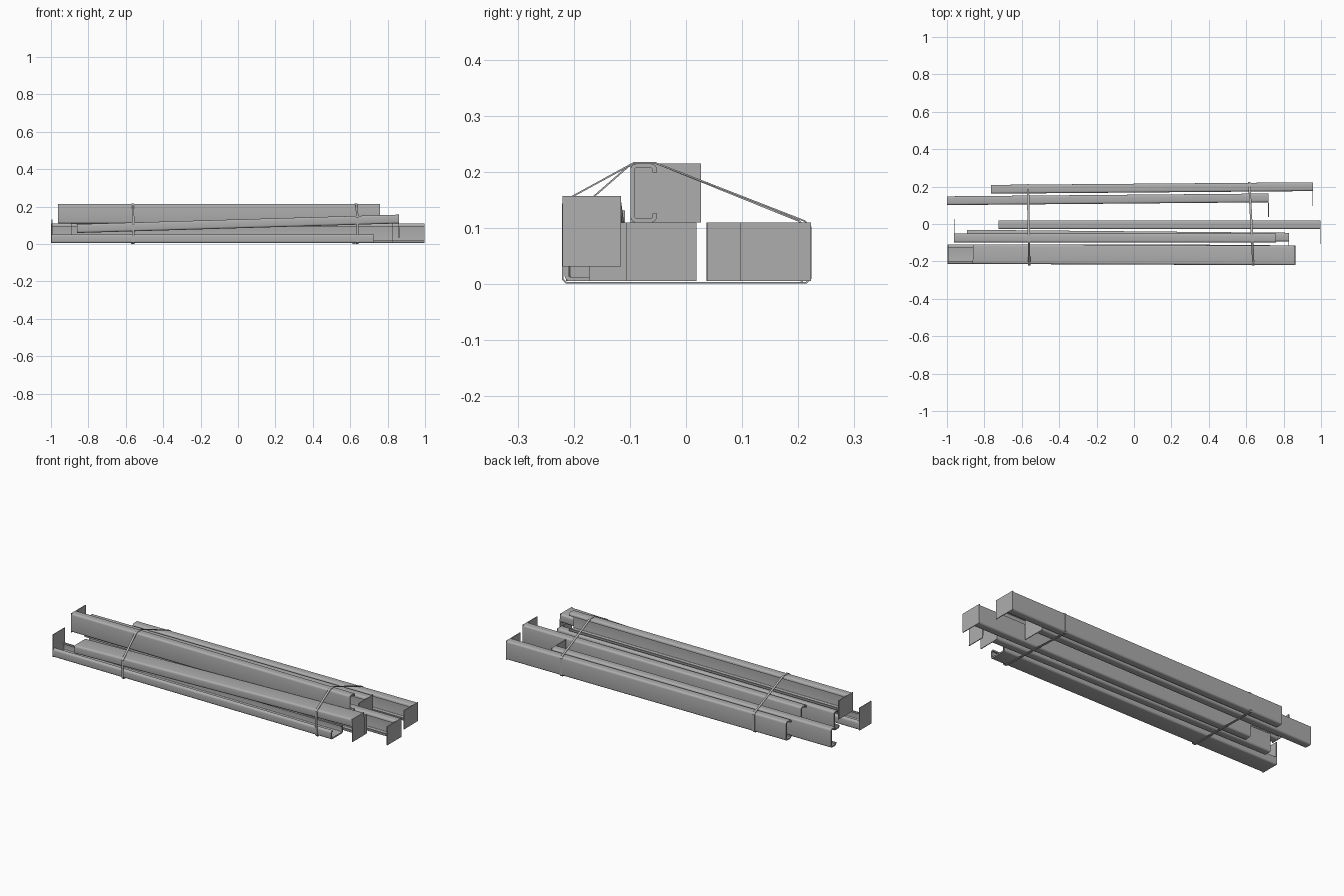
import bpy, bmesh, math
from mathutils import Vector, Matrix

cube = bpy.data.objects.get("Cube")
if cube:
    bpy.data.objects.remove(cube, do_unlink=True)

DEPTH, HALF, WALL, RADIUS, LIP = 0.047, 0.0525, 0.0078, 0.0105, 0.016
PLATE_DEPTH, PLATE_THICK = 0.126, 0.004

steel = bpy.data.materials.new("galvanised grey")
steel.use_nodes = True
grey = (0.42, 0.42, 0.42, 1)
steel.diffuse_color = grey
steel.node_tree.nodes["Principled BSDF"].inputs["Base Color"].default_value = grey


def finish(name, bm):
    bmesh.ops.recalc_face_normals(bm, faces=bm.faces)
    mesh = bpy.data.meshes.new(name)
    bm.to_mesh(mesh)
    bm.free()
    mesh.materials.append(steel)
    obj = bpy.data.objects.new(name, mesh)
    bpy.context.collection.objects.link(obj)
    return obj


def smooth(obj):
    bpy.ops.object.select_all(action="DESELECT")
    obj.select_set(True)
    bpy.context.view_layer.objects.active = obj
    bpy.ops.object.shade_smooth_by_angle(angle=math.radians(35))


def channel_outline():
    """Lipped channel section: web at u = 0, opening towards +u."""
    def side(radius, u):
        pts = [(u, LIP - HALF)]
        corners = [(DEPTH, -1), (0, -1), (0, 1), (DEPTH, 1)]
        for k, (cu, sign) in enumerate(corners):
            centre_u = DEPTH - RADIUS if cu else RADIUS
            centre_v = sign * (HALF - RADIUS)
            for i in range(5):
                a = -math.pi / 2 * (k + i / 4)
                pts.append((centre_u + radius * math.cos(a),
                            centre_v + radius * math.sin(a)))
        return pts + [(u, HALF - LIP)]
    outer = side(RADIUS, DEPTH)
    inner = side(RADIUS - WALL, DEPTH - WALL)
    return outer + inner[::-1]


def beam(name, plate_end, open_end, opening):
    """Channel between two web centre points, with a plate closing the first end."""
    start, end = Vector(plate_end), Vector(open_end)
    axis = (end - start).normalized()
    u = Vector(opening)
    u = (u - axis * u.dot(axis)).normalized()
    frame = Matrix((axis, u, axis.cross(u))).transposed().to_4x4()
    frame.translation = start

    bm = bmesh.new()
    face = bm.faces.new([bm.verts.new((0, a, b)) for a, b in channel_outline()])
    grown = bmesh.ops.extrude_face_region(bm, geom=[face], use_keep_orig=True)
    moved = [g for g in grown["geom"] if isinstance(g, bmesh.types.BMVert)]
    bmesh.ops.translate(bm, verts=moved, vec=((end - start).length, 0, 0))
    channel = finish(name + "_channel", bm)

    bm = bmesh.new()
    bmesh.ops.create_cube(bm, size=1)
    bmesh.ops.scale(bm, verts=bm.verts, vec=(PLATE_THICK, PLATE_DEPTH, HALF * 2))
    bmesh.ops.translate(bm, verts=bm.verts, vec=(PLATE_THICK / 2, PLATE_DEPTH / 2, 0))
    plate = finish(name + "_end_plate", bm)
    for obj in (channel, plate):
        obj.matrix_world = frame
    smooth(channel)


def strap(name, x_front, x_back, loop, width=0.012):
    """Thin band around the bundle, following (y, z) points."""
    bm = bmesh.new()
    rows = []
    for y, z in loop:
        x = x_front + (x_back - x_front) * (y + 0.215) / 0.43
        rows.append([bm.verts.new((x + s * width / 2, y, z)) for s in (-1, 1)])
    for a, b in zip(rows, rows[1:] + rows[:1]):
        bm.faces.new((a[0], a[1], b[1], b[0]))
    obj = finish(name, bm)
    mod = obj.modifiers.new("thickness", "SOLIDIFY")
    mod.thickness = 0.003
    mod.offset = 0


# Upright beams on the ground, opening to the front
FRONT, BACK, UP, DOWN = (0, -1, 0), (0, 1, 0), (0, 0, 1), (0, 0, -1)
MID = 0.0575
beam("rear_beam", (0.957, 0.223, MID), (-0.765, 0.209, MID), FRONT)
beam("second_beam", (0.72, 0.163, MID), (-1.0, 0.148, MID), FRONT)
beam("middle_beam", (0.998, 0.019, MID), (-0.725, 0.019, MID), FRONT)
beam("lower_beam", (0.83, -0.047, MID), (-0.893, -0.031, MID), FRONT)
# Beam lying on top of the stack
beam("top_beam", (-0.963, -0.099, 0.162), (0.76, -0.099, 0.162), BACK)
# Front pair nested face to face
beam("front_bottom_beam", (-0.997, -0.161, 0.005), (0.727, -0.164, 0.005), UP)
beam("front_upper_beam", (0.86, -0.168, 0.157), (-0.862, -0.161, 0.106), DOWN)

# Two tie straps
for name, x_front, x_back, front_top, back in (
        ("right_strap", -0.56, -0.567, 0.116, 0.212),
        ("left_strap", 0.638, 0.617, 0.152, 0.222)):
    strap(name, x_front, x_back, [
        (-0.213, 0.002), (-0.22, 0.009), (-0.22, front_top - 0.01),
        (-0.21, front_top), (-0.1, 0.212), (-0.093, 0.216), (-0.055, 0.216),
        (back - 0.01, 0.112), (back, 0.102), (back, 0.01), (back - 0.008, 0.002)])
